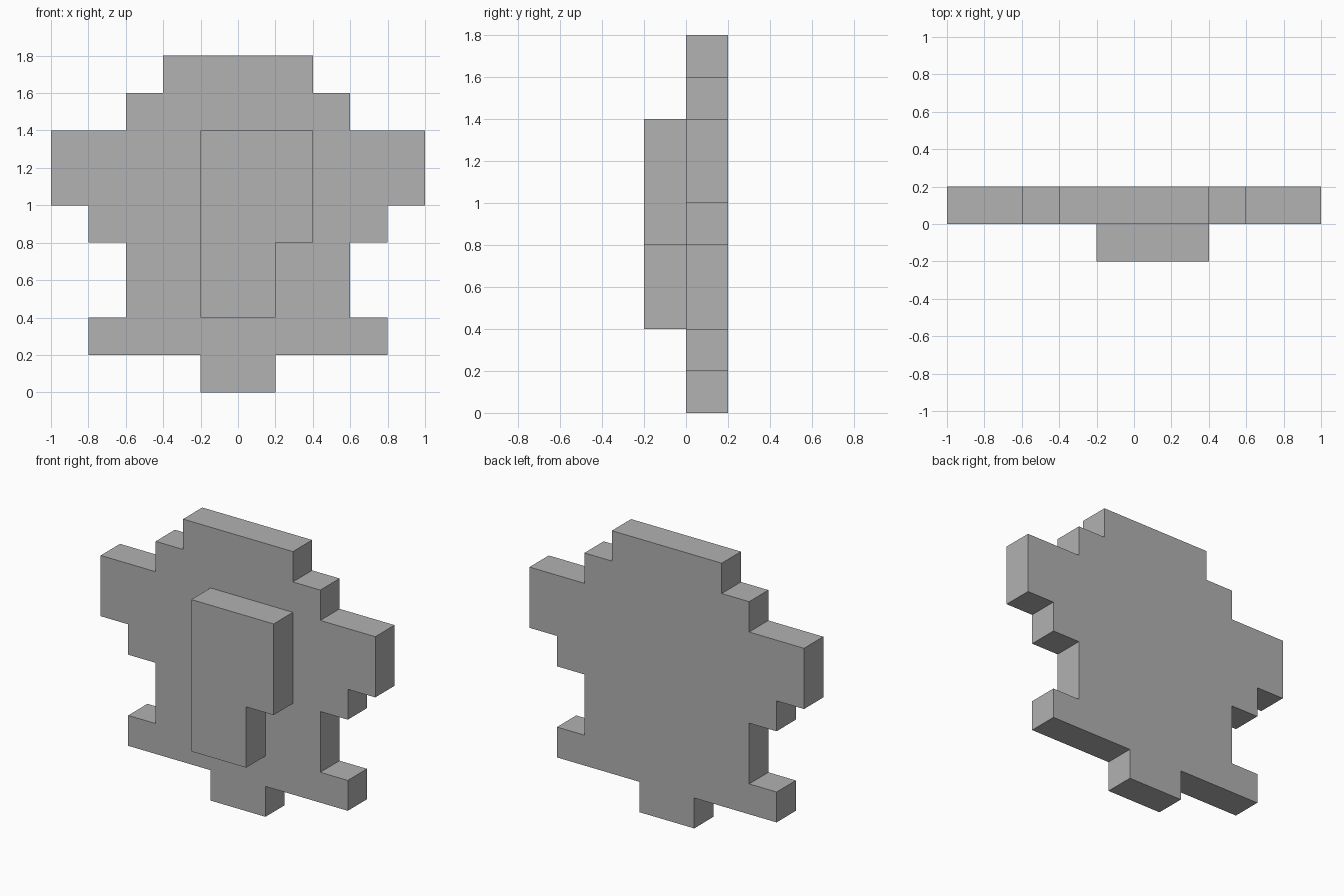
import bpy
import bmesh

cube = bpy.data.objects.get("Cube")
if cube:
    bpy.data.objects.remove(cube, do_unlink=True)

# Single plain grey material
grey = bpy.data.materials.new("plain_grey")
grey.use_nodes = True
colour = (0.445, 0.445, 0.445, 1.0)
grey.diffuse_color = colour
grey.node_tree.nodes["Principled BSDF"].inputs["Base Color"].default_value = colour


def extrude_profile(name, profile, y_front, y_back):
    """Solid slab from an x-z outline, running from y_front to y_back."""
    bm = bmesh.new()
    face = bm.faces.new([bm.verts.new((x, y_front, z)) for x, z in profile])
    result = bmesh.ops.extrude_face_region(bm, geom=[face], use_keep_orig=True)
    verts = [v for v in result["geom"] if isinstance(v, bmesh.types.BMVert)]
    bmesh.ops.translate(bm, verts=verts, vec=(0, y_back - y_front, 0))
    bmesh.ops.recalc_face_normals(bm, faces=bm.faces[:])
    mesh = bpy.data.meshes.new(name)
    bm.to_mesh(mesh)
    bm.free()
    mesh.materials.append(grey)
    obj = bpy.data.objects.new(name, mesh)
    bpy.context.collection.objects.link(obj)
    return obj


# Stepped body plate: half outline from bottom to top, mirrored across x
half = [(0.2, 0), (0.2, 0.2), (0.8, 0.2), (0.8, 0.4), (0.6, 0.4), (0.6, 0.8),
        (0.8, 0.8), (0.8, 1), (1, 1), (1, 1.4), (0.6, 1.4), (0.6, 1.6),
        (0.4, 1.6), (0.4, 1.8)]
outline = half + [(-x, z) for x, z in reversed(half)]
extrude_profile("body_plate", outline, 0, 0.2)

# Raised front block with a notch at its lower left
front = [(-0.2, 0.4), (0.2, 0.4), (0.2, 0.8), (0.4, 0.8), (0.4, 1.4), (-0.2, 1.4)]
extrude_profile("front_block", front, -0.2, 0)
